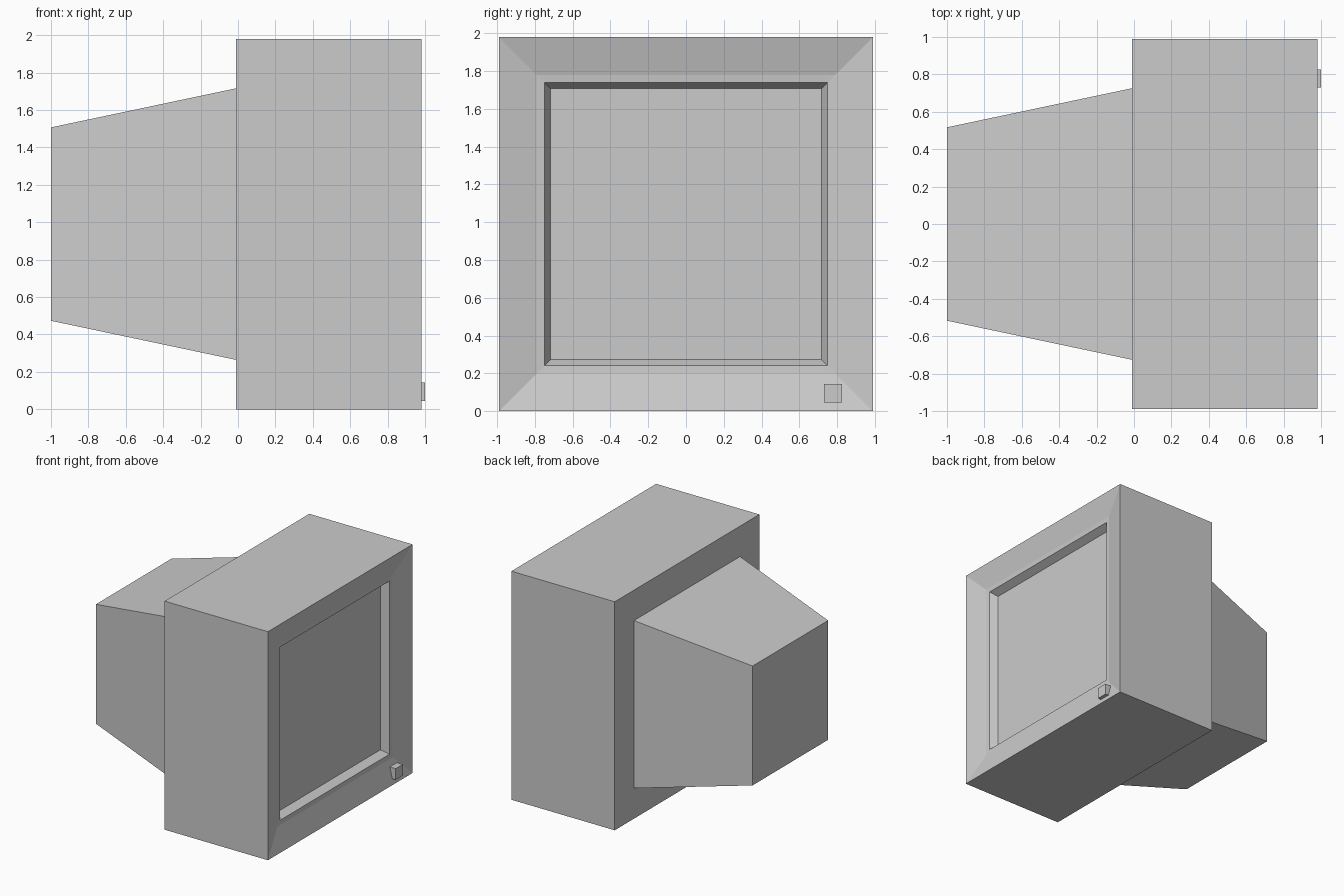
import bpy
import bmesh

if "Cube" in bpy.data.objects:
    bpy.data.objects.remove(bpy.data.objects["Cube"])

CZ = 0.99  # height of the monitor's axis


def make_object(name, bm):
    bmesh.ops.recalc_face_normals(bm, faces=bm.faces)
    mesh = bpy.data.meshes.new(name)
    bm.to_mesh(mesh)
    bm.free()
    obj = bpy.data.objects.new(name, mesh)
    bpy.context.collection.objects.link(obj)
    return obj


def square_loft(name, profile):
    """Loft square rings given as (x, half size), capping both ends."""
    bm = bmesh.new()
    rings = [[bm.verts.new((x, sy * h, CZ + sz * h))
              for sy, sz in ((-1, -1), (1, -1), (1, 1), (-1, 1))]
             for x, h in profile]
    for a, b in zip(rings, rings[1:]):
        for i in range(4):
            j = (i + 1) % 4
            bm.faces.new((a[i], a[j], b[j], b[i]))
    bm.faces.new(rings[0])
    bm.faces.new(rings[-1])
    return make_object(name, bm)


def box(name, lo, hi):
    bm = bmesh.new()
    bmesh.ops.create_cube(bm, size=1)
    for v in bm.verts:
        v.co = [(a + b) / 2 + c * (b - a) for a, b, c in zip(lo, hi, v.co)]
    return make_object(name, bm)


# Tapered tube cover, main case, sloped bezel and recessed screen
square_loft("monitor_housing", [
    (-1.0, 0.517),
    (-0.01, 0.726),
    (-0.01, 0.99),
    (0.98, 0.99),
    (0.93, 0.79),
    (0.927, 0.75),
    (0.862, 0.717),
])

# Power button on the lower bezel
box("power_button", (0.93, 0.73, 0.045), (1.0, 0.827, 0.142))
